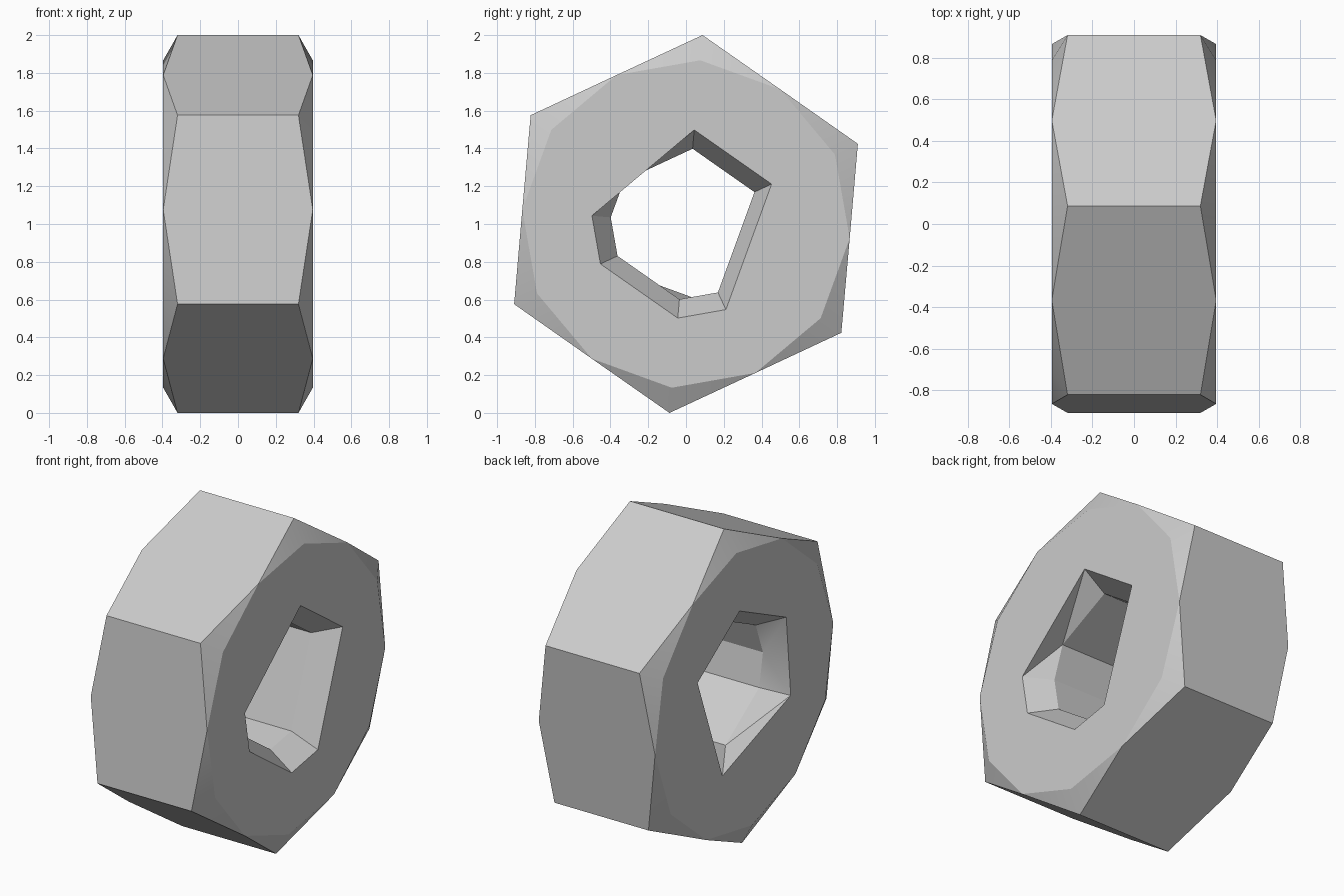
import bpy, bmesh
from math import radians, sin, cos

cube = bpy.data.objects.get("Cube")
if cube:
    bpy.data.objects.remove(cube)

TILT = 85            # direction of the first hexagon corner
HEX_R, CAP_R = 1.004, 0.87
RIM_R, BORE_R = 0.5, 0.4
CORNER_X, CAP_X, BORE_X = 0.32, 0.396, 0.245

# Steps of 30 degrees around the axis that carry a hole vertex
BORE = [0, 2, 3, 4, 6, 7, 10]
RIMS = {1: [0, 3, 4, 6, 7, 10], -1: [0, 2, 4, 7, 10]}

bm = bmesh.new()


def ring(steps, radius, x):
    """Vertices around the x axis, keyed by step."""
    out = {}
    for s in steps:
        a = radians(TILT + 30 * s)
        out[s] = bm.verts.new((x, radius * cos(a), 1 + radius * sin(a)))
    return out


def loop_edges(loop):
    vs = list(loop.values())
    return [bm.edges.get(p) or bm.edges.new(p) for p in zip(vs, vs[1:] + vs[:1])]


def pairs(steps):
    return zip(steps, steps[1:] + steps[:1])


corners, caps, bores = {}, {}, {}
for side, rim_steps in RIMS.items():
    corners[side] = ring(range(0, 12, 2), HEX_R, side * CORNER_X)
    caps[side] = ring(range(12), CAP_R, side * CAP_X)
    bores[side] = ring(BORE, BORE_R, side * BORE_X)
    rim = ring(rim_steps, RIM_R, side * CAP_X)
    cap, bore = caps[side], bores[side]

    # Chamfered hexagon corners
    for s, v in corners[side].items():
        bm.faces.new((v, cap[s - 1 if s else 11], cap[s]))
        bm.faces.new((v, cap[s], cap[s + 1]))

    # Flat cap around the hole
    bmesh.ops.triangle_fill(bm, use_beauty=True,
                            edges=loop_edges(cap) + loop_edges(rim))

    # Countersink: a skipped rim vertex leaves a triangle to the rim edge
    for a, b in pairs(BORE):
        if a in rim and b in rim:
            bm.faces.new((rim[a], rim[b], bore[b], bore[a]))
        elif a in rim:
            end = BORE[(BORE.index(b) + 1) % len(BORE)]
            bm.faces.new((rim[a], bore[b], bore[a]))
            bm.faces.new((rim[a], rim[end], bore[b]))
        else:
            bm.faces.new((rim[b], bore[b], bore[a]))

# Six outer sides
for s in range(0, 12, 2):
    e = (s + 2) % 12
    bm.faces.new((corners[1][s], caps[1][s + 1], corners[1][e],
                  corners[-1][e], caps[-1][s + 1], corners[-1][s]))

# Bore walls
for a, b in pairs(BORE):
    bm.faces.new((bores[1][a], bores[1][b], bores[-1][b], bores[-1][a]))

bmesh.ops.recalc_face_normals(bm, faces=bm.faces)
mesh = bpy.data.meshes.new("hex_nut")
bm.to_mesh(mesh)
bm.free()
nut = bpy.data.objects.new("hex_nut", mesh)
bpy.context.collection.objects.link(nut)

# Plain grey metal
grey = bpy.data.materials.new("light_grey")
grey.use_nodes = True
colour = (0.6, 0.6, 0.6, 1)
grey.diffuse_color = colour
grey.node_tree.nodes["Principled BSDF"].inputs["Base Color"].default_value = colour
mesh.materials.append(grey)

bpy.ops.object.select_all(action="DESELECT")
nut.select_set(True)
bpy.context.view_layer.objects.active = nut
bpy.ops.object.shade_smooth_by_angle(angle=radians(25))
